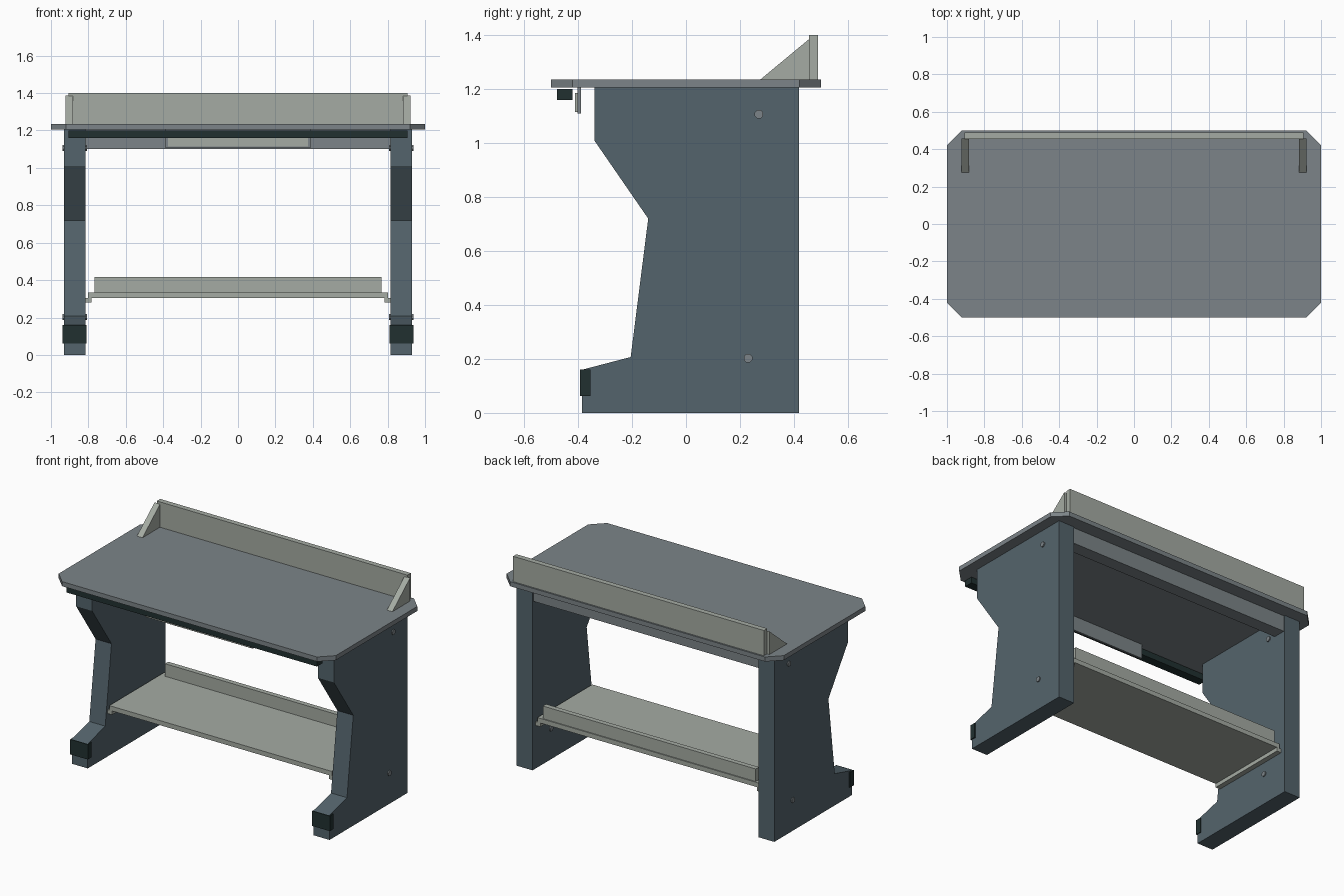
import bpy, bmesh, math
from mathutils import Matrix

if "Cube" in bpy.data.objects:
    bpy.data.objects.remove(bpy.data.objects["Cube"])


def material(name, rgb):
    lin = [((c / 255 + 0.055) / 1.055) ** 2.4 for c in rgb]
    m = bpy.data.materials.new(name)
    m.diffuse_color = (*lin, 1)
    m.use_nodes = True
    m.node_tree.nodes["Principled BSDF"].inputs["Base Color"].default_value = m.diffuse_color
    return m


slate = material("slate_blue", (84, 100, 108))
grey = material("table_grey", (124, 132, 136))
pale = material("pale_grey", (165, 171, 163))
dark = material("dark_rubber", (33, 48, 48))


def finish(bm, name, mat):
    bmesh.ops.recalc_face_normals(bm, faces=bm.faces)
    me = bpy.data.meshes.new(name)
    bm.to_mesh(me)
    bm.free()
    me.materials.append(mat)
    ob = bpy.data.objects.new(name, me)
    bpy.context.collection.objects.link(ob)
    return ob


def extrude(name, points, direction, mat):
    """Extrude a flat polygon of 3D points along a direction."""
    bm = bmesh.new()
    face = bm.faces.new([bm.verts.new(p) for p in points])
    new = bmesh.ops.extrude_face_region(bm, geom=[face])["geom"]
    bmesh.ops.translate(bm, vec=direction,
                        verts=[v for v in new if isinstance(v, bmesh.types.BMVert)])
    return finish(bm, name, mat)


def box(name, x, y, z, mat):
    pts = [(x[0], y[0], z[0]), (x[1], y[0], z[0]), (x[1], y[1], z[0]), (x[0], y[1], z[0])]
    return extrude(name, pts, (0, 0, z[1] - z[0]), mat)


def side_profile(name, yz, x0, x1, mat):
    return extrude(name, [(x0, y, z) for y, z in yz], (x1 - x0, 0, 0), mat)


# Table top with clipped corners
c = 0.08
extrude("table_top", [(-1, -0.5 + c, 1.205), (-1 + c, -0.5, 1.205), (1 - c, -0.5, 1.205),
                      (1, -0.5 + c, 1.205), (1, 0.5 - c, 1.205), (1 - c, 0.5, 1.205),
                      (-1 + c, 0.5, 1.205), (-1, 0.5 - c, 1.205)], (0, 0, 0.03), grey)

leg = [(-0.385, 0), (0.418, 0), (0.418, 1.205), (-0.34, 1.205),
       (-0.34, 1.01), (-0.14, 0.72), (-0.205, 0.207), (-0.385, 0.16)]
bracket = [(0.275, 1.235), (0.457, 1.235), (0.457, 1.386)]

for s, side in ((-1, "left"), (1, "right")):
    # Shaped leg panel and its rubber toe cap
    side_profile(side + "_leg", leg, s * 0.815, s * 0.93, slate)
    box(side + "_toe_cap", sorted((s * 0.81, s * 0.937)), (-0.392, -0.353), (0.062, 0.16), dark)
    # Bolts through the leg
    for label, y, z in (("upper", 0.27, 1.107), ("lower", 0.23, 0.202)):
        bm = bmesh.new()
        bmesh.ops.create_cone(bm, cap_ends=True, segments=8, radius1=0.017, radius2=0.017,
                              depth=0.13,
                              matrix=Matrix.Translation((s * 0.8725, y, z))
                              @ Matrix.Rotation(math.pi / 2, 4, 'Y')
                              @ Matrix.Rotation(math.pi / 8, 4, 'Z'))
        finish(bm, f"{side}_{label}_bolt", grey)
    # Backboard bracket and shelf support rail
    side_profile(side + "_bracket", bracket, s * 0.882, s * 0.922, pale)
    box(side + "_shelf_rail", sorted((s * 0.782, s * 0.815)), (-0.18, 0.385), (0.28, 0.305), pale)

# Backboard on the top
box("backboard", (-0.905, 0.905), (0.455, 0.49), (1.235, 1.4), pale)

# Rear cross beam
box("rear_beam", (-0.815, 0.815), (0.325, 0.41), (1.1, 1.205), grey)

# Shelf and its rear lip
box("shelf", (-0.803, 0.803), (-0.18, 0.385), (0.305, 0.335), pale)
box("shelf_lip", (-0.768, 0.768), (0.345, 0.378), (0.335, 0.417), pale)

# Front hand rail and control plate under the top
box("front_rail", (-0.905, 0.905), (-0.478, -0.42), (1.16, 1.2), dark)
box("control_plate", (-0.39, 0.39), (-0.403, -0.39), (1.11, 1.205), grey)
box("control_panel", (-0.375, 0.375), (-0.411, -0.403), (1.115, 1.185), pale)
